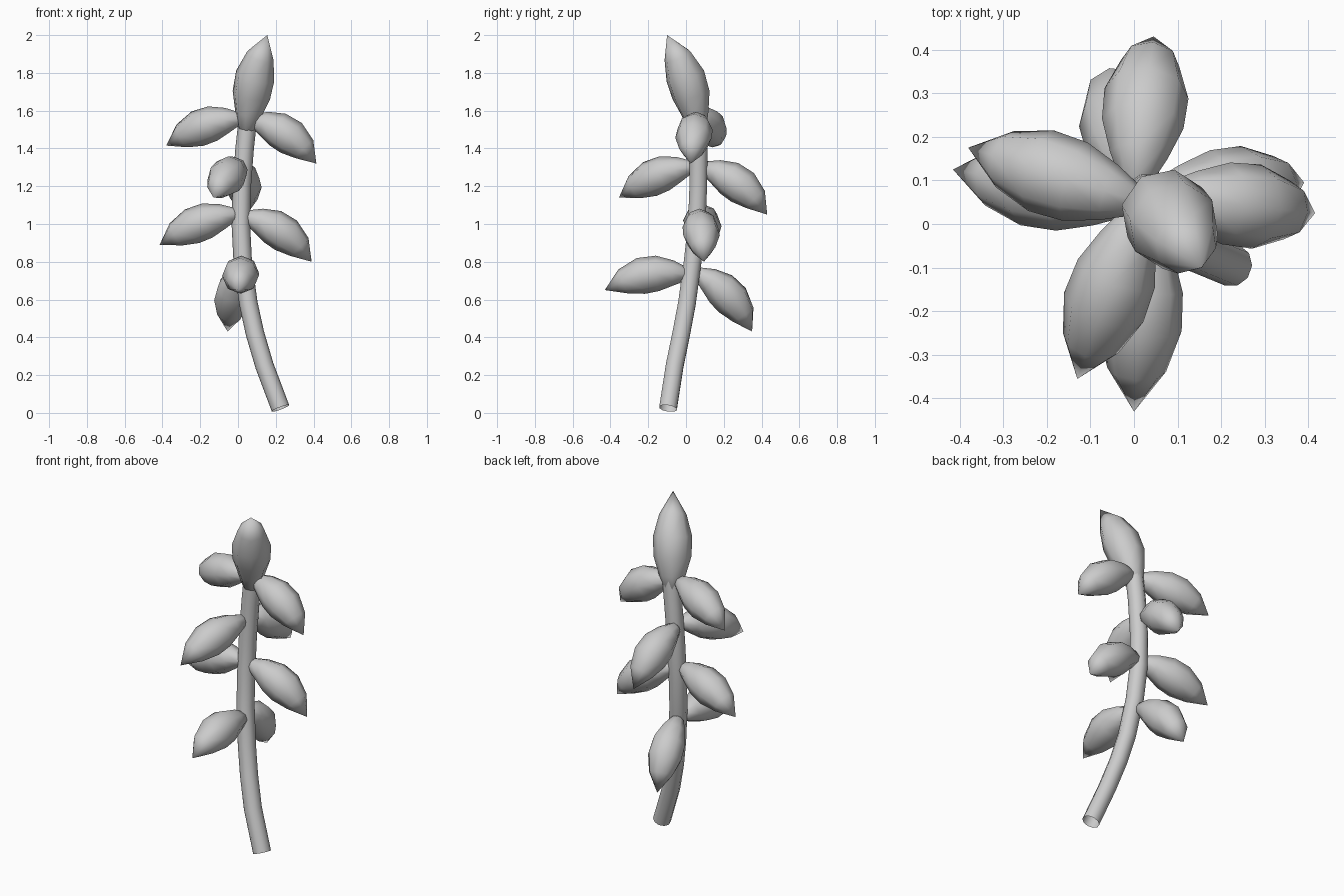
import bpy
import bmesh
from math import cos, sin, tau
from mathutils import Vector

cube = bpy.data.objects.get("Cube")
if cube:
    bpy.data.objects.remove(cube)

grey = bpy.data.materials.new("plain grey")
grey.use_nodes = True
colour = (0.6, 0.6, 0.6, 1)
grey.diffuse_color = colour
grey.node_tree.nodes["Principled BSDF"].inputs["Base Color"].default_value = colour


def loft(name, path, radii, ref, sides):
    """Sweep a round section along a path; zero radius closes to a point."""
    bm = bmesh.new()
    rings = []
    for i, (p, r) in enumerate(zip(path, radii)):
        if r == 0:
            rings.append([bm.verts.new(p)] * sides)
            continue
        tangent = (path[min(i + 1, len(path) - 1)] - path[max(i - 1, 0)]).normalized()
        u = ref.cross(tangent).normalized()
        v = tangent.cross(u)
        rings.append([bm.verts.new(p + r * (u * cos(tau * k / sides) + v * sin(tau * k / sides)))
                      for k in range(sides)])
    for a, b in zip(rings, rings[1:]):
        for k in range(sides):
            n = (k + 1) % sides
            corners = [a[k], a[n], b[n], b[k]]
            bm.faces.new(list(dict.fromkeys(corners)))
    mesh = bpy.data.meshes.new(name)
    bm.normal_update()
    bm.to_mesh(mesh)
    bm.free()
    obj = bpy.data.objects.new(name, mesh)
    bpy.context.collection.objects.link(obj)
    mesh.materials.append(grey)
    mesh.shade_smooth()


def leaf(name, base, tip, arch, neck=0.036, girth=0.098):
    """Plump pointed leaf whose spine arches upward between base and tip."""
    base, tip = Vector(base), Vector(tip)
    chord = tip - base
    d = chord.normalized()
    up = (Vector((0, 0, 1)) - d * d.z).normalized()
    stations = [0, 0.06, 0.2, 0.38, 0.57, 0.78, 1]
    widths = [0, neck / girth, 0.68, 0.96, 0.99, 0.69, 0]
    path = [base + chord * t + up * arch * 4 * t * (1 - t) for t in stations]
    loft(name, path, [girth * w for w in widths], up, 8)


# Curved stem, open at the cut end
stem_path = [(0.225, -0.095, 0.024), (0.14, -0.06, 0.25), (0.09, -0.025, 0.42),
             (0.055, 0.005, 0.58), (0.025, 0.035, 0.8), (0.015, 0.057, 1.0),
             (0.02, 0.065, 1.2), (0.035, 0.067, 1.4), (0.055, 0.063, 1.58)]
loft("stem", [Vector(p) for p in stem_path], [0.049] * len(stem_path), Vector((0, 1, 0)), 10)

# Leaves in alternating crossed pairs up the stem
leaf("lower_front_leaf", (0.03, 0.03, 0.73), (0, -0.43, 0.65), 0.042)
leaf("lower_back_leaf", (0.015, 0.04, 0.75), (-0.055, 0.35, 0.43), 0.042)
leaf("middle_right_leaf", (0.01, 0.045, 1.055), (-0.415, 0.125, 0.89), 0.03)
leaf("middle_left_leaf", (0.02, 0.06, 1.045), (0.39, 0.095, 0.80), 0.043)
leaf("upper_front_leaf", (0.02, 0.05, 1.305), (-0.13, -0.355, 1.14), 0.03)
leaf("upper_back_leaf", (0.0, 0.07, 1.305), (0.045, 0.43, 1.05), 0.043)
leaf("top_right_leaf", (0.03, 0.045, 1.56), (-0.38, 0.175, 1.415), 0.03)
leaf("top_left_leaf", (0.05, 0.065, 1.555), (0.415, 0.025, 1.32), 0.043)

# Upright bud ending the stem
leaf("tip_leaf", (0.045, 0.065, 1.47), (0.155, -0.1, 2.0), 0.033, 0.049, 0.107)
